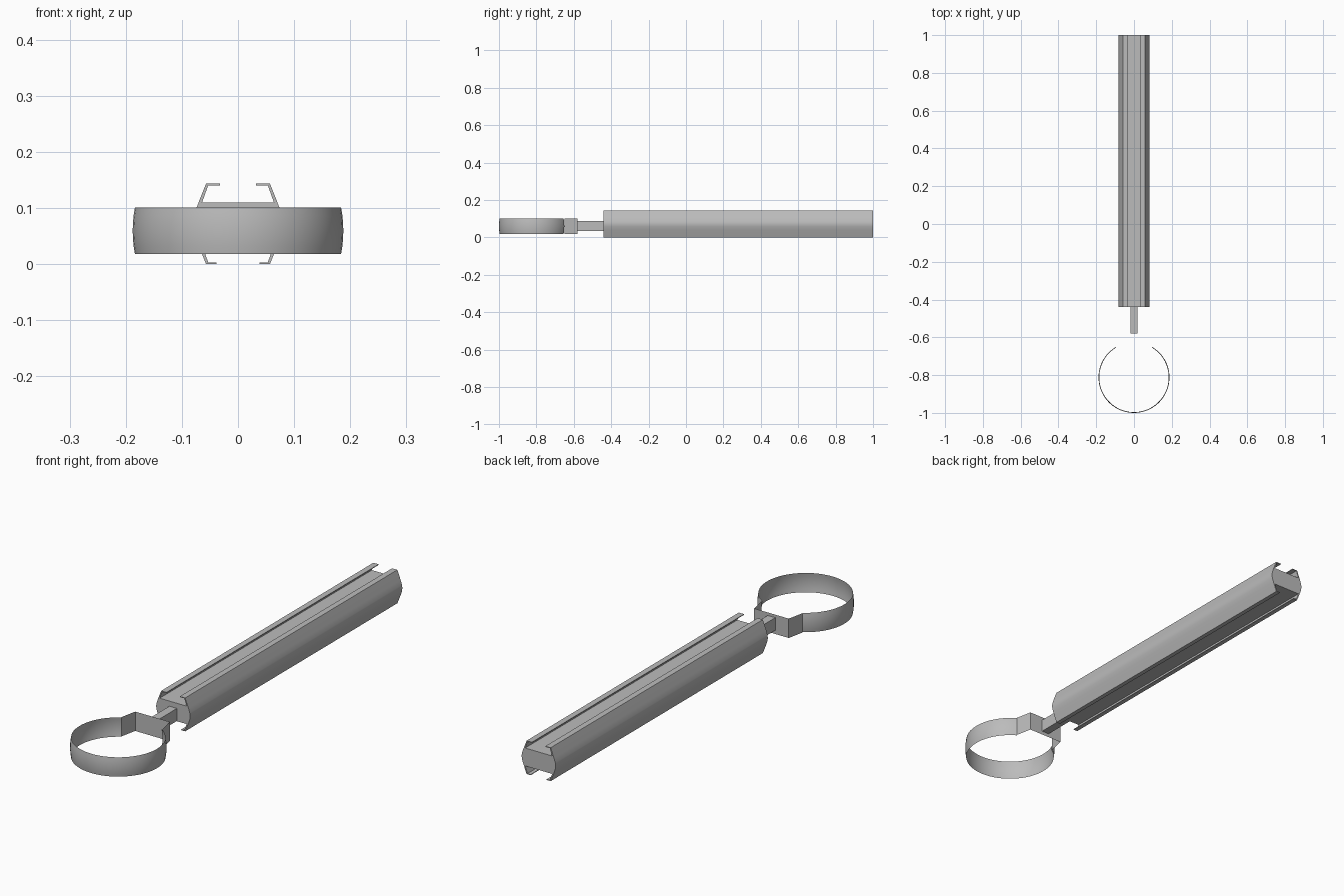
import bpy, bmesh, math

if "Cube" in bpy.data.objects:
    bpy.data.objects.remove(bpy.data.objects["Cube"])

grey = bpy.data.materials.new("plain grey")
grey.diffuse_color = (0.5, 0.5, 0.5, 1)
grey.use_nodes = True
grey.node_tree.nodes["Principled BSDF"].inputs["Base Color"].default_value = grey.diffuse_color


def make(name, verts, faces, closed=True):
    me = bpy.data.meshes.new(name)
    me.from_pydata(verts, [], faces)
    me.materials.append(grey)
    if closed:
        bm = bmesh.new()
        bm.from_mesh(me)
        bmesh.ops.recalc_face_normals(bm, faces=bm.faces)
        bm.to_mesh(me)
        bm.free()
    ob = bpy.data.objects.new(name, me)
    bpy.context.collection.objects.link(ob)
    return ob


def smooth(ob, angle):
    bpy.ops.object.select_all(action='DESELECT')
    ob.select_set(True)
    bpy.context.view_layer.objects.active = ob
    bpy.ops.object.shade_smooth_by_angle(angle=math.radians(angle))


def extrude_y(name, profile, y0, y1):
    n = len(profile)
    verts = [(x, y, z) for y in (y0, y1) for x, z in profile]
    faces = [tuple(range(n)), tuple(range(n, 2 * n))]
    faces += [(i, (i + 1) % n, (i + 1) % n + n, i + n) for i in range(n)]
    return make(name, verts, faces)


# Handle: solid extrusion with lipped channels above and below
right = [(0.0, 0.110), (0.064, 0.110), (0.053, 0.1405), (0.032, 0.1405),
         (0.032, 0.1435), (0.057, 0.1435), (0.073, 0.103), (0.079, 0.085),
         (0.081, 0.072), (0.079, 0.058), (0.073, 0.040), (0.057, 0.0),
         (0.038, 0.0), (0.038, 0.003), (0.053, 0.003), (0.064, 0.033),
         (0.0, 0.033)]
left = [(-x, z) for x, z in reversed(right) if x > 0]
handle = extrude_y("handle", right + left, -0.44, 1.0)
smooth(handle, 25)

# Stem between handle and clamp
s = 0.018
extrude_y("stem", [(-s, 0.034), (s, 0.034), (s, 0.088), (-s, 0.088)], -0.58, -0.44)

# Clamp ring: thin, slightly bulged open band
Z0, Z1, CY, R = 0.018, 0.101, -0.812, 0.188
gap = math.radians(31)
N, M = 48, 6
verts, faces = [], []
for i in range(N + 1):
    a = math.pi / 2 + gap + (2 * math.pi - 2 * gap) * i / N
    for j in range(M + 1):
        t = j / M
        r = R - 0.004 * (2 * t - 1) ** 2
        verts.append((r * math.cos(a), CY + r * math.sin(a), Z0 + (Z1 - Z0) * t))
for i in range(N):
    for j in range(M):
        k = i * (M + 1) + j
        faces.append((k, k + M + 1, k + M + 2, k + 1))
ring = make("clamp_ring", verts, faces, closed=False)
smooth(ring, 30)

# Clamp bracket: two slanted tabs joined by a flat back plate
ex, ey = R * math.sin(gap), CY + R * math.cos(gap)
path = [(ex, ey), (0.082, -0.58), (-0.082, -0.58), (-ex, ey)]
verts = [(x, y, z) for z in (Z0, Z1) for x, y in path]
make("clamp_bracket", verts, [(i, i + 1, i + 5, i + 4) for i in range(3)], closed=False)
